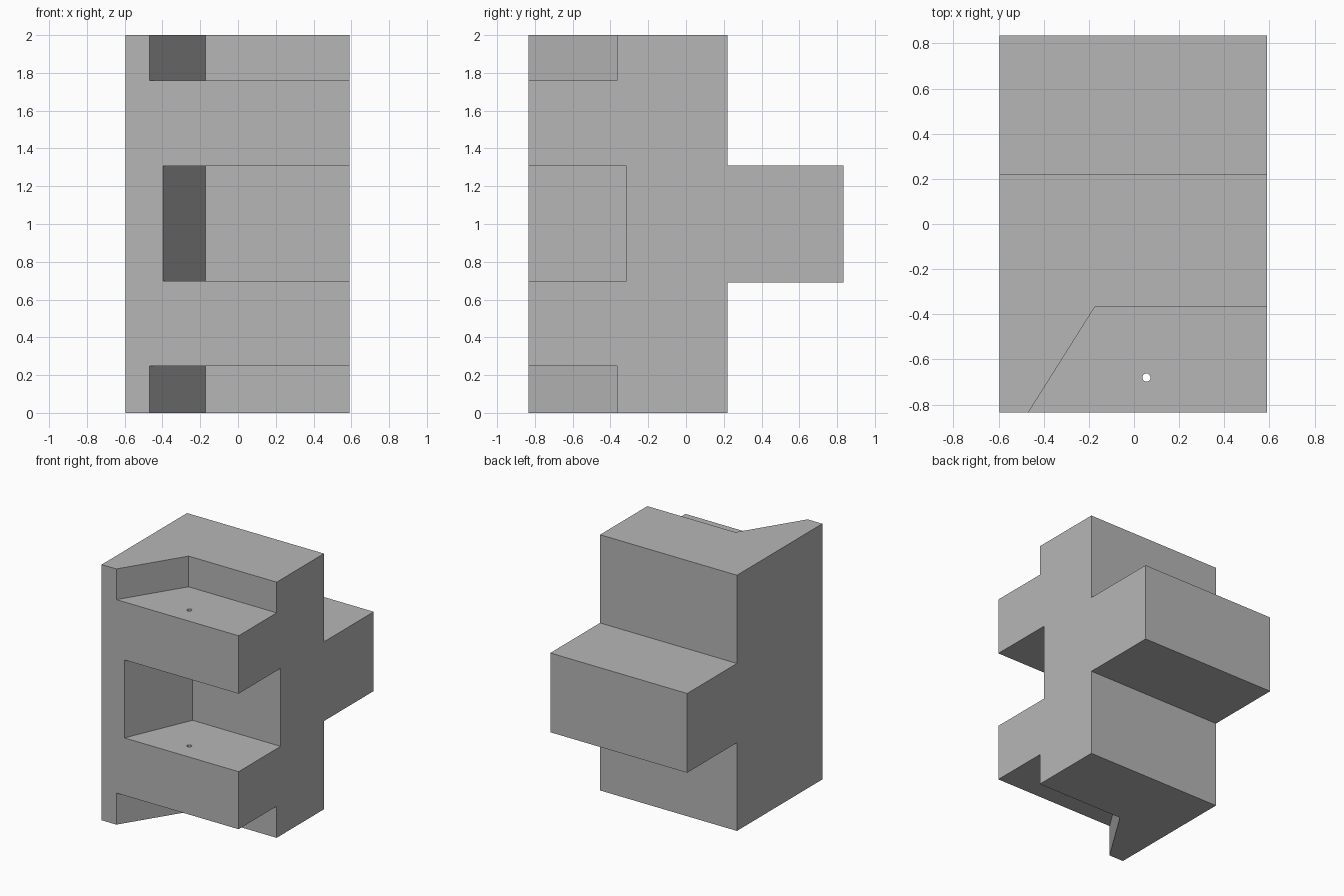
import bpy
import bmesh
from mathutils import Vector

cube = bpy.data.objects.get("Cube")
if cube:
    bpy.data.objects.remove(cube, do_unlink=True)

LEFT, RIGHT, FRONT = -0.595, 0.59, -0.835

grey = bpy.data.materials.new("plain grey")
grey.use_nodes = True
grey.diffuse_color = (0.47, 0.47, 0.47, 1)
grey.node_tree.nodes["Principled BSDF"].inputs["Base Color"].default_value = grey.diffuse_color


def prism(name, points, direction):
    """Extrude a closed outline along a direction."""
    bm = bmesh.new()
    face = bm.faces.new([bm.verts.new(p) for p in points])
    extruded = bmesh.ops.extrude_face_region(bm, geom=[face])["geom"]
    verts = [v for v in extruded if isinstance(v, bmesh.types.BMVert)]
    bmesh.ops.translate(bm, verts=verts, vec=Vector(direction))
    bmesh.ops.recalc_face_normals(bm, faces=bm.faces)
    mesh = bpy.data.meshes.new(name)
    bm.to_mesh(mesh)
    bm.free()
    mesh.materials.append(grey)
    obj = bpy.data.objects.new(name, mesh)
    bpy.context.collection.objects.link(obj)
    return obj


def cut(target, cutter):
    """Subtract a cutter and remove it."""
    cutter.hide_render = True
    mod = target.modifiers.new(cutter.name, 'BOOLEAN')
    mod.operation = 'DIFFERENCE'
    mod.solver = 'EXACT'
    mod.object = cutter
    bpy.context.view_layer.objects.active = target
    bpy.ops.object.modifier_apply(modifier=mod.name)
    bpy.data.objects.remove(cutter, do_unlink=True)


def pocket(name, mouth_x, back_y, bottom, top):
    """Pocket open to the front and left, with one slanted wall."""
    inner = Vector((-0.172, back_y, bottom))
    mouth = Vector((mouth_x, FRONT, bottom))
    beyond = inner + (mouth - inner) * 1.2
    outside = RIGHT + 0.2
    outline = [inner, beyond, (outside, beyond.y, bottom), (outside, back_y, bottom)]
    return prism(name, outline, (0, 0, top - bottom))


# Block with a rear tongue, from its side profile
side = [(FRONT, 0), (0.22, 0), (0.22, 0.69), (0.835, 0.69),
        (0.835, 1.31), (0.22, 1.31), (0.22, 2), (FRONT, 2)]
body = prism("hinge_block", [(LEFT, y, z) for y, z in side], (RIGHT - LEFT, 0, 0))

# Front pockets
cut(body, pocket("upper_pocket", -0.468, -0.365, 1.76, 2.2))
cut(body, pocket("middle_pocket", -0.398, -0.316, 0.697, 1.307))
cut(body, pocket("lower_pocket", -0.468, -0.365, -0.2, 0.247))

# Pin hole through both knuckles
bpy.ops.mesh.primitive_cylinder_add(vertices=24, radius=0.018, depth=3, location=(0.055, -0.68, 1))
pin = bpy.context.object
pin.name = "pin_hole"
pin.data.materials.append(grey)
cut(body, pin)
